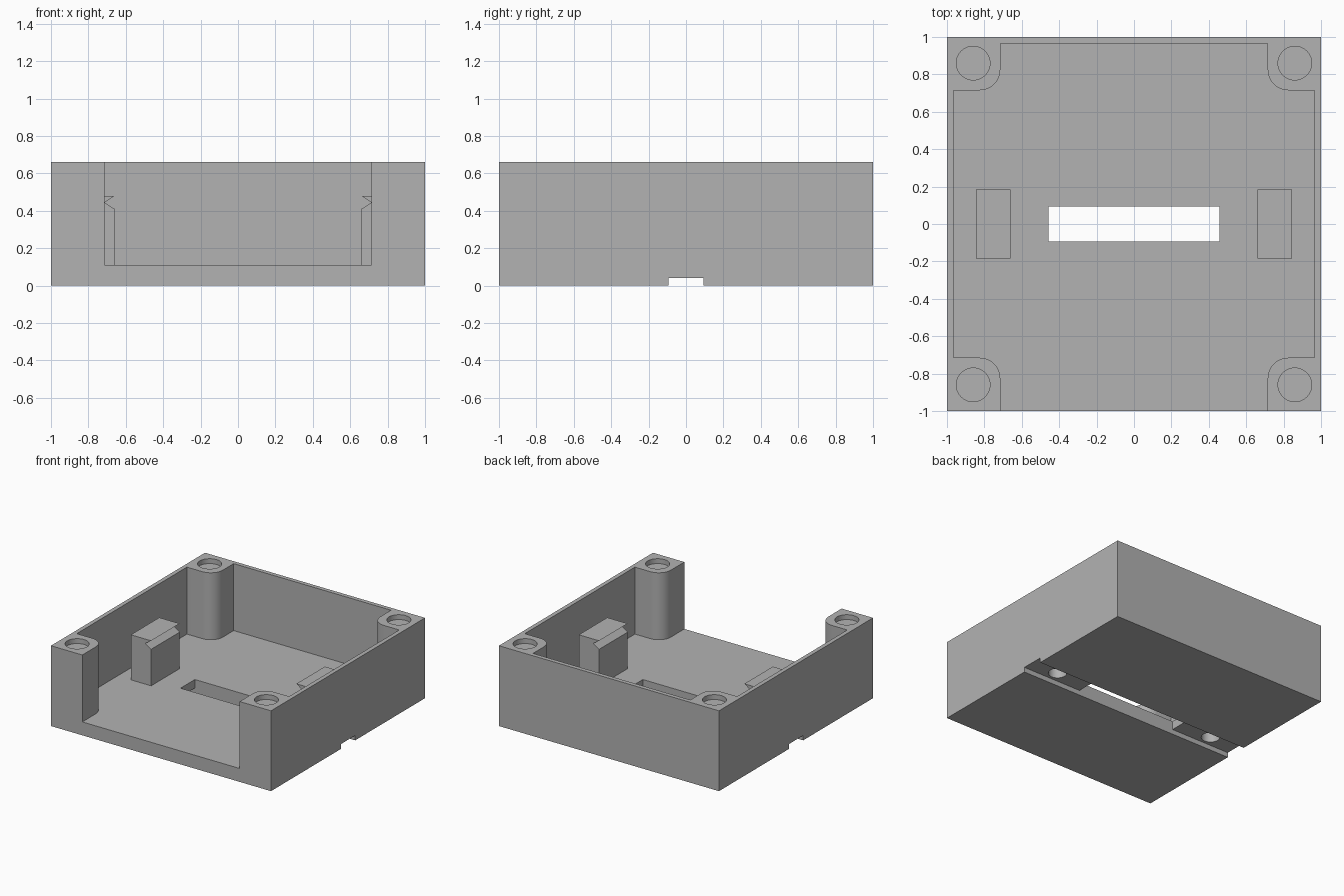
import bpy, bmesh
from math import cos, sin, pi, radians

cube = bpy.data.objects.get("Cube")
if cube:
    bpy.data.objects.remove(cube, do_unlink=True)

HALF, HEIGHT, FLOOR = 1.0, 0.66, 0.11
WALL = 0.965            # inner face of the thin walls
POST, FILLET = 0.715, 0.11
GROOVE_W, GROOVE_H = 0.093, 0.04
CLIP_X, CLIP_OUT, CLIP_Y = 0.66, 0.845, 0.185

grey = bpy.data.materials.new("plain_grey")
grey.use_nodes = True
colour = (0.448, 0.448, 0.448, 1)
grey.diffuse_color = colour
grey.node_tree.nodes["Principled BSDF"].inputs["Base Color"].default_value = colour


def prism(name, points, extrude):
    """Closed solid from a planar 3D outline, pushed along a vector."""
    bm = bmesh.new()
    face = bm.faces.new([bm.verts.new(p) for p in points])
    new = bmesh.ops.extrude_face_region(bm, geom=[face])["geom"]
    bmesh.ops.translate(bm, vec=extrude, verts=[v for v in new if isinstance(v, bmesh.types.BMVert)])
    bmesh.ops.recalc_face_normals(bm, faces=bm.faces)
    mesh = bpy.data.meshes.new(name)
    bm.to_mesh(mesh)
    bm.free()
    mesh.materials.append(grey)
    obj = bpy.data.objects.new(name, mesh)
    bpy.context.collection.objects.link(obj)
    return obj


def box(name, x, y, z0, z1):
    return prism(name, [(-x, -y, z0), (x, -y, z0), (x, y, z0), (-x, y, z0)], (0, 0, z1 - z0))


def cylinder(name, cx, cy, r, z0, z1, sides=48):
    ring = [(cx + r * cos(2 * pi * i / sides), cy + r * sin(2 * pi * i / sides), z0)
            for i in range(sides)]
    return prism(name, ring, (0, 0, z1 - z0))


def combine(target, tool, operation):
    tool.hide_render = True
    mod = target.modifiers.new(operation.lower(), "BOOLEAN")
    mod.operation, mod.solver, mod.object = operation, "EXACT", tool
    bpy.ops.object.select_all(action="DESELECT")
    bpy.context.view_layer.objects.active = target
    target.select_set(True)
    bpy.ops.object.modifier_apply(modifier=mod.name)
    bpy.data.objects.remove(tool, do_unlink=True)


# Outer block
case = box("case", HALF, HALF, 0, HEIGHT)

# Cavity outline: open at the front, rounded around the four corner posts
c = POST + FILLET
arc = [(c + FILLET * cos(a), c + FILLET * sin(a))
       for a in (pi + i * pi / 24 for i in range(13))]
back = [(POST, WALL)] + arc + [(WALL, POST)]
front = [(WALL, -POST)] + [(x, -y) for x, y in reversed(arc)] + [(POST, -1.1)]
right_half = back + front
outline = right_half + [(-x, y) for x, y in reversed(right_half)]
combine(case, prism("cavity", [(x, y, FLOOR) for x, y in outline], (0, 0, 1)), "DIFFERENCE")

# Notched clips standing on the floor
profile = [(CLIP_X, 0.08), (CLIP_X, 0.41), (0.713, 0.445), (CLIP_X, 0.48),
           (CLIP_OUT, 0.48), (CLIP_OUT, 0.08)]
for side in (-1, 1):
    clip = prism("clip", [(side * x, -CLIP_Y, z) for x, z in profile], (0, 2 * CLIP_Y, 0))
    combine(case, clip, "UNION")

# Underside groove and the slot through the floor
combine(case, box("groove", 1.1, GROOVE_W, -0.1, GROOVE_H), "DIFFERENCE")
combine(case, box("slot", 0.457, GROOVE_W, -0.1, 0.3), "DIFFERENCE")

# Blind holes up into the clips, and shallow recesses on the posts
for sx in (-1, 1):
    combine(case, cylinder("clip_hole", sx * 0.752, 0, 0.07, -0.1, 0.37), "DIFFERENCE")
    for sy in (-1, 1):
        combine(case, cylinder("post_recess", sx * 0.86, sy * 0.86, 0.09, HEIGHT - 0.04, 1),
                "DIFFERENCE")

bpy.ops.object.select_all(action="DESELECT")
case.select_set(True)
bpy.context.view_layer.objects.active = case
bpy.ops.object.shade_smooth_by_angle(angle=radians(30))
